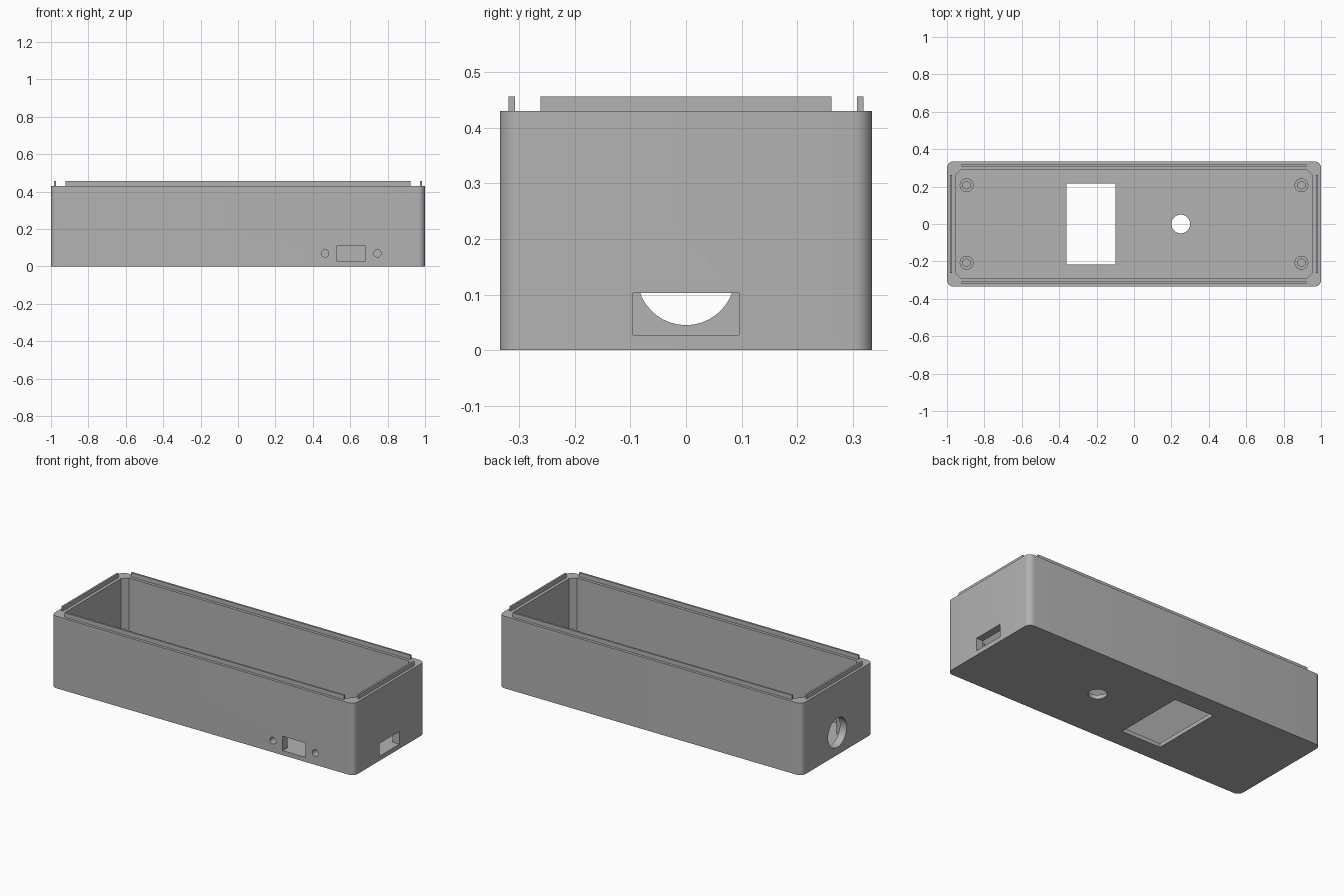
import bpy, bmesh, math
from mathutils import Matrix

if "Cube" in bpy.data.objects:
    bpy.data.objects.remove(bpy.data.objects["Cube"])

grey = bpy.data.materials.new("grey plastic")
grey.diffuse_color = (0.45, 0.45, 0.45, 1)
grey.use_nodes = True
grey.node_tree.nodes["Principled BSDF"].inputs["Base Color"].default_value = grey.diffuse_color

HX, HY, H = 1.0, 0.335, 0.43      # outer half sizes and height
IX, IY = 0.955, 0.291             # inner half sizes
FLOOR = 0.024


def prism(name, outline, z0, z1):
    """Extrude an xy outline from z0 to z1."""
    bm = bmesh.new()
    face = bm.faces.new([bm.verts.new((x, y, z0)) for x, y in outline])
    up = bmesh.ops.extrude_face_region(bm, geom=[face])["geom"]
    bmesh.ops.translate(bm, vec=(0, 0, z1 - z0),
                        verts=[v for v in up if isinstance(v, bmesh.types.BMVert)])
    bmesh.ops.recalc_face_normals(bm, faces=bm.faces)
    me = bpy.data.meshes.new(name)
    bm.to_mesh(me)
    bm.free()
    me.materials.append(grey)
    ob = bpy.data.objects.new(name, me)
    bpy.context.collection.objects.link(ob)
    return ob


def rect(x0, x1, y0, y1):
    return [(x0, y0), (x1, y0), (x1, y1), (x0, y1)]


def ring(cx, cy, r, n=40):
    return [(cx + r * math.cos(2 * math.pi * i / n),
             cy + r * math.sin(2 * math.pi * i / n)) for i in range(n)]


def rounded(hx, hy, r, n=8):
    pts = []
    for k, (sx, sy) in enumerate([(1, 1), (-1, 1), (-1, -1), (1, -1)]):
        for i in range(n + 1):
            a = math.pi / 2 * (k + i / n)
            pts.append((sx * (hx - r) + r * math.cos(a), sy * (hy - r) + r * math.sin(a)))
    return pts


def box(name, x0, x1, y0, y1, z0, z1):
    return prism(name, rect(x0, x1, y0, y1), z0, z1)


def round_cutter(r, axis, loc, depth):
    ob = prism("round_cutter", ring(0, 0, r), -depth, depth)
    turn = Matrix.Rotation(math.pi / 2, 4, axis) if axis else Matrix()
    ob.data.transform(Matrix.Translation(loc) @ turn)
    return ob


def cut(ob, cutters):
    bpy.context.view_layer.objects.active = ob
    for c in cutters:
        m = ob.modifiers.new("cut", 'BOOLEAN')
        m.operation, m.solver, m.object = 'DIFFERENCE', 'EXACT', c
        bpy.ops.object.modifier_apply(modifier=m.name)
        bpy.data.objects.remove(c)


def smooth(ob):
    bpy.ops.object.select_all(action='DESELECT')
    ob.select_set(True)
    bpy.context.view_layer.objects.active = ob
    bpy.ops.object.shade_smooth_by_angle(angle=math.radians(30))


# Open case with rounded outer corners and a chamfered cavity
case = prism("case_body", rounded(HX, HY, 0.035), 0, H)
c = 0.032
cavity = prism("cavity", [(IX, -IY + c), (IX, IY - c), (IX - c, IY), (-IX + c, IY),
                          (-IX, IY - c), (-IX, -IY + c), (-IX + c, -IY), (IX - c, -IY)],
               FLOOR, H + 0.1)
cut(case, [
    cavity,
    # floor: display window and button hole
    box("floor_window", -0.36, -0.10, -0.217, 0.217, -0.1, 0.1),
    round_cutter(0.05, None, (0.25, 0, 0), 0.1),
    # front: connector port and its two screw holes
    box("front_port", 0.53, 0.68, -0.4, -0.25, 0.027, 0.113),
    round_cutter(0.02, 'X', (0.465, -0.32, 0.07), 0.08),
    round_cutter(0.02, 'X', (0.745, -0.32, 0.07), 0.08),
    # right end: wide slot, left end: round socket
    box("side_port", 0.9, 1.1, -0.095, 0.095, 0.027, 0.103),
    round_cutter(0.088, 'Y', (-1.0, 0, 0.133), 0.1),
])
smooth(case)

# Lid-locating strips along the rim
for s, side in ((-1, "front"), (1, "back")):
    y = s * (HY - 0.0215)
    box(side + "_rim_strip", -0.923, 0.923, y - 0.0055, y + 0.0055, H, 0.456)
for s, side in ((-1, "left"), (1, "right")):
    x = s * (HX - 0.0215)
    box(side + "_rim_strip", x - 0.0055, x + 0.0055, -0.262, 0.262, H, 0.456)

# Mounting posts with hexagonal sockets
for sx in (-1, 1):
    for sy in (-1, 1):
        x, y = sx * 0.895, sy * 0.207
        post = prism("mounting_post", ring(x, y, 0.037, 32), FLOOR, 0.15)
        hexagon = [(x + dy, y + dx) for dx, dy in ring(0, 0, 0.022, 6)][::-1]
        cut(post, [prism("hex_socket", hexagon, FLOOR + 0.02, 0.2)])
        smooth(post)
